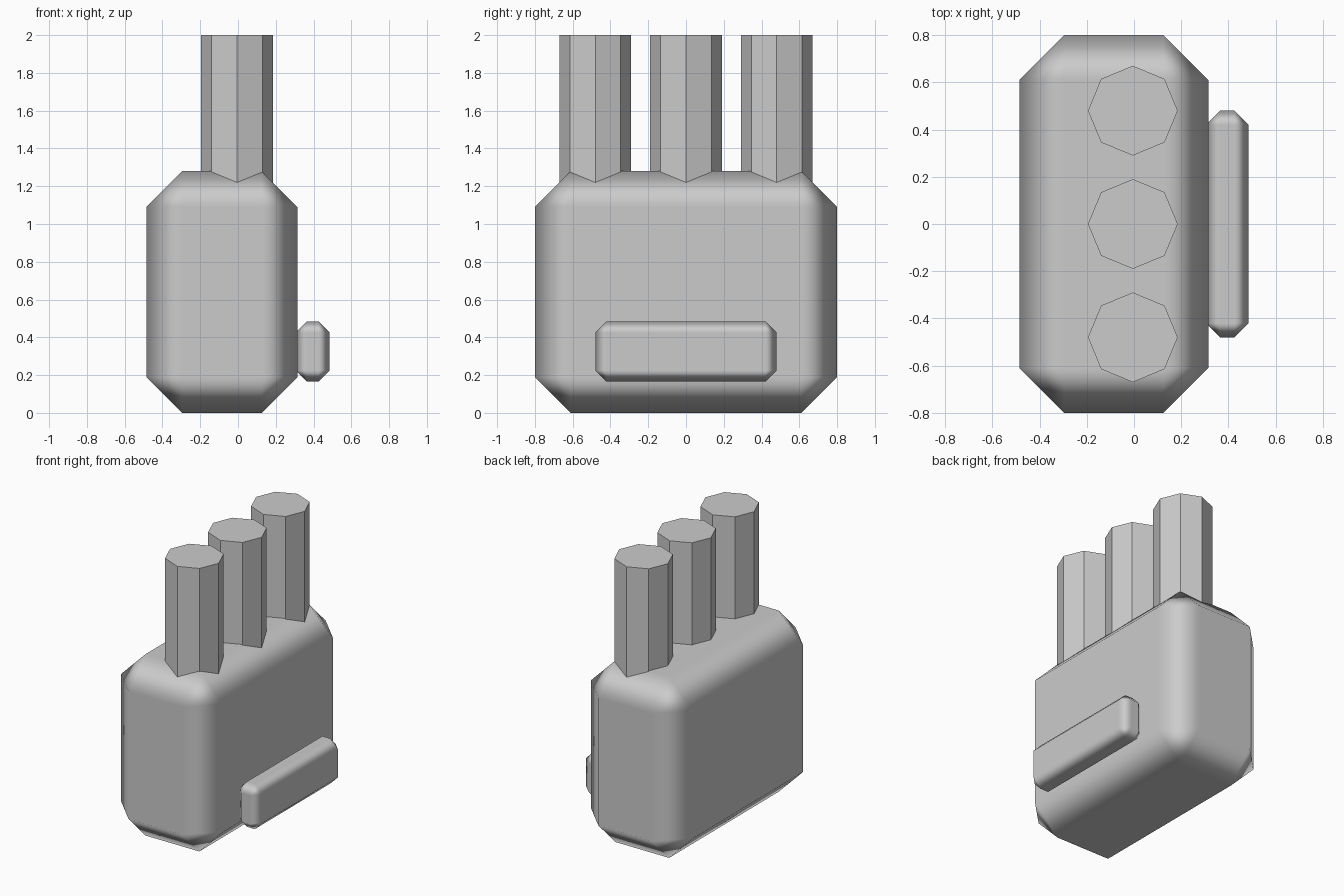
import bpy

if "Cube" in bpy.data.objects:
    bpy.data.objects.remove(bpy.data.objects["Cube"])


def bevelled_box(name, lo, hi, width):
    """Box between two corners with one-segment, softly shaded chamfers."""
    centre = [(a + b) / 2 for a, b in zip(lo, hi)]
    bpy.ops.mesh.primitive_cube_add(size=1, location=centre)
    ob = bpy.context.object
    ob.name = name
    ob.scale = [b - a for a, b in zip(lo, hi)]
    bpy.ops.object.transform_apply(location=False, rotation=False, scale=True)
    bpy.ops.object.shade_smooth()
    mod = ob.modifiers.new("chamfer", 'BEVEL')
    mod.width = width
    mod.segments = 1
    mod.limit_method = 'NONE'
    mod.harden_normals = True
    return ob


# Main block
bevelled_box("body", (-0.485, -0.8, 0), (0.315, 0.8, 1.28), 0.19)

# Bar along the right side
bevelled_box("side_bar", (0.305, -0.48, 0.165), (0.485, 0.48, 0.485), 0.06)

# Row of three eight-sided posts, sunk into the block
bottom, top = 1.04, 2.0
for label, y in (("front", -0.48), ("middle", 0), ("back", 0.48)):
    bpy.ops.mesh.primitive_cylinder_add(
        vertices=8, radius=0.19, depth=top - bottom,
        location=(-0.005, y, (top + bottom) / 2))
    bpy.context.object.name = label + "_post"
